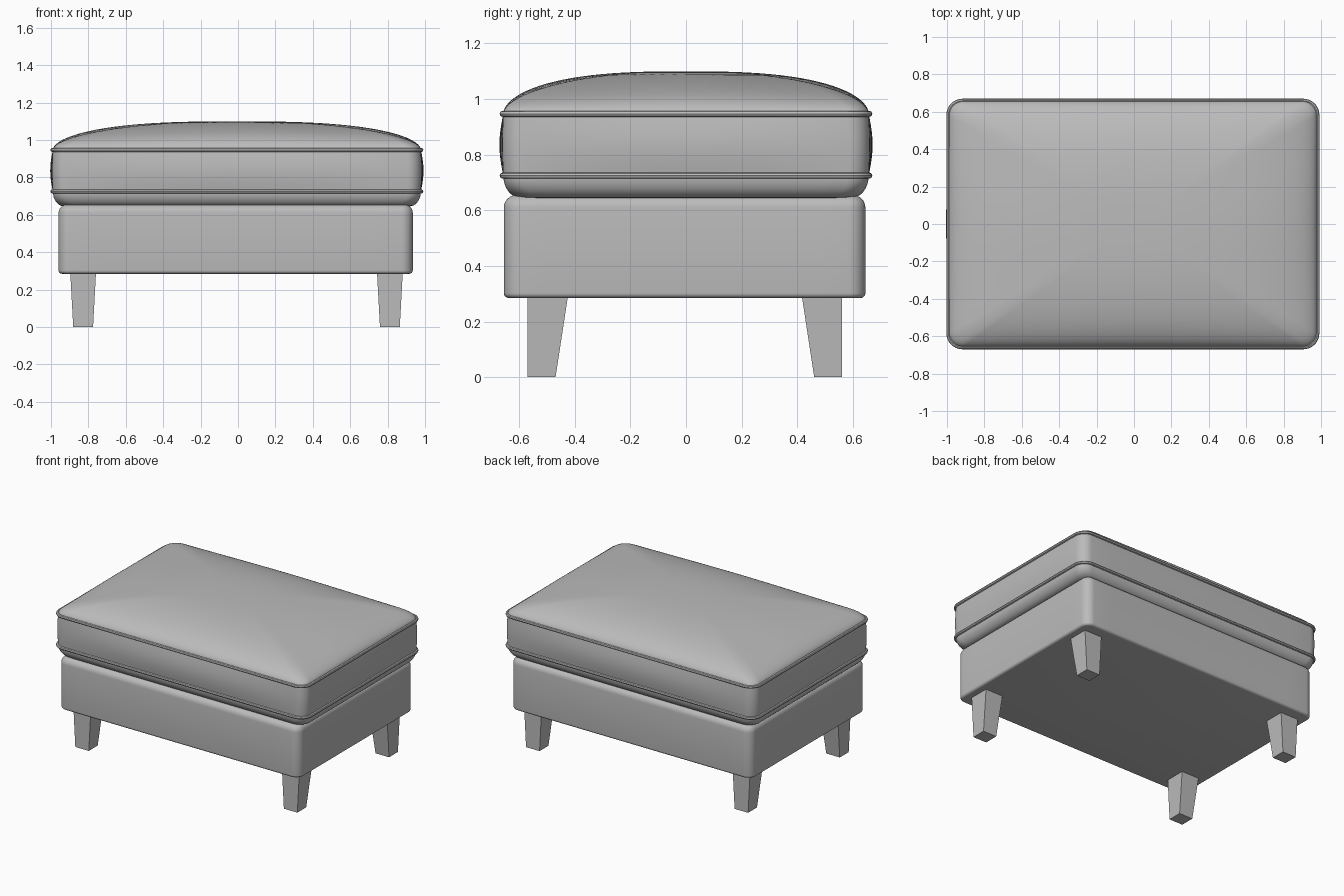
import bpy, bmesh, math

if "Cube" in bpy.data.objects:
    bpy.data.objects.remove(bpy.data.objects["Cube"])

grey = bpy.data.materials.new("grey upholstery")
grey.diffuse_color = (0.5, 0.5, 0.5, 1)
grey.use_nodes = True
grey.node_tree.nodes["Principled BSDF"].inputs["Base Color"].default_value = grey.diffuse_color
CORNER, EDGE = 8, 12          # ring points per corner and per straight edge


def rounded_rect(hx, hy, r, bow=0.0):
    """Closed rounded rectangle; bow pushes the middle of each side outward."""
    pts = []
    quads = [(1, 1), (-1, 1), (-1, -1), (1, -1)]
    for q, (sx, sy) in enumerate(quads):
        cx, cy = sx * (hx - r), sy * (hy - r)
        for i in range(CORNER + 1):
            a = math.pi / 2 * (q + i / CORNER)
            pts.append((cx + r * math.cos(a), cy + r * math.sin(a)))
        # straight run to the start of the next corner
        nx, ny = quads[(q + 1) % 4]
        a = math.pi / 2 * (q + 1)
        ex = nx * (hx - r) + r * math.cos(a)
        ey = ny * (hy - r) + r * math.sin(a)
        px, py = pts[-1]
        for i in range(1, EDGE):
            t = i / EDGE
            b = bow * math.sin(math.pi * t) ** 0.7
            pts.append((px + (ex - px) * t + b * math.cos(a),
                        py + (ey - py) * t + b * math.sin(a)))
    return pts


def finish(name, bm, loc=(0, 0, 0), smooth=True):
    bmesh.ops.recalc_face_normals(bm, faces=bm.faces)
    me = bpy.data.meshes.new(name)
    bm.to_mesh(me)
    bm.free()
    me.materials.append(grey)
    ob = bpy.data.objects.new(name, me)
    ob.location = loc
    bpy.context.collection.objects.link(ob)
    if smooth:
        bpy.ops.object.select_all(action='DESELECT')
        ob.select_set(True)
        bpy.context.view_layer.objects.active = ob
        bpy.ops.object.shade_smooth_by_angle(angle=math.radians(40))
    return ob


def loft(name, rings, loc):
    """Skin a stack of (points, z) rings and cap both ends."""
    bm = bmesh.new()
    loops = [[bm.verts.new((x, y, z)) for x, y in pts] for pts, z in rings]
    n = len(loops[0])
    for a, b in zip(loops, loops[1:]):
        for i in range(n):
            j = (i + 1) % n
            bm.faces.new((a[i], a[j], b[j], b[i]))
    bm.faces.new(loops[0])
    bm.faces.new(loops[-1])
    return finish(name, bm, loc)


# Base box: small rounding below, softer rounding above
BX, BY, BR = 0.947, 0.65, 0.06
Z0, Z1 = 0.285, 0.655
rings = []
for z, rad, sgn in ((Z0, 0.018, 1), (Z1, 0.045, -1)):
    arc = []
    for i in range(7):
        a = math.pi / 2 * i / 6
        inset = rad * (1 - math.sin(a))
        arc.append((rounded_rect(BX - inset, BY - inset, BR - inset),
                    z + sgn * rad * (1 - math.cos(a))))
    rings += arc if sgn == 1 else arc[::-1]
loft("base", rings, (-0.0125, -0.005, 0))

# Cushion: tucked underside, bulging band between the seams, domed top
CX, CY, CR = 0.984, 0.657, 0.075
LOW, HIGH, TOP = 0.725, 0.947, 1.1
rings = []
for i in range(8):                                     # underside
    a = math.pi / 2 * i / 8
    inset = 0.062 * (1 - math.sin(a))
    rings.append((rounded_rect(CX - inset, CY - inset, CR),
                  LOW - 0.08 * math.cos(a)))
for i in range(11):                                    # side band
    t = i / 10
    b = math.sin(math.pi * t)
    rings.append((rounded_rect(CX + 0.004 * b, CY + 0.004 * b, CR, 0.01 * b),
                  LOW + (HIGH - LOW) * t))
rim = rounded_rect(CX, CY, CR)
for i in range(1, 25):                                 # domed top
    s = math.cos(math.pi / 2 * i / 24.5)
    z = HIGH + (TOP - HIGH) * (1 - s ** 2.7) ** 0.52
    ring = []
    for x, y in rim:
        # outline eases from rounded rectangle to ellipse toward the middle
        d = math.hypot(x / CX, y / CY)
        k = s * (s ** 1.5 + (1 - s ** 1.5) / d)
        ring.append((x * k, y * k))
    rings.append((ring, z))
loft("cushion", rings, (-0.006, 0, 0))

# Piping along both cushion seams
for name, z in (("lower_piping", LOW), ("upper_piping", HIGH)):
    path = rounded_rect(CX + 0.002, CY + 0.002, CR)
    n, sides, rad = len(path), 8, 0.011
    bm = bmesh.new()
    loops = []
    for i, (x, y) in enumerate(path):
        (ax, ay), (bx, by) = path[i - 1], path[(i + 1) % n]
        l = math.hypot(bx - ax, by - ay)
        ox, oy = (by - ay) / l, -(bx - ax) / l         # outward direction
        loops.append([bm.verts.new((x + ox * rad * math.cos(t),
                                    y + oy * rad * math.cos(t),
                                    z + rad * math.sin(t)))
                      for t in (2 * math.pi * k / sides for k in range(sides))])
    for i in range(n):
        a, b = loops[i], loops[(i + 1) % n]
        for k in range(sides):
            m = (k + 1) % sides
            bm.faces.new((a[k], b[k], b[m], a[m]))
    finish(name, bm, (-0.006, 0, 0))

# Tapered legs: outer front/back face upright, other sides sloping in
for sx, side in ((-1, "left"), (1, "right")):
    for sy, end in ((-1, "front"), (1, "back")):
        bm = bmesh.new()
        bmesh.ops.create_cube(bm, size=1)
        for v in bm.verts:
            up = v.co.z > 0
            outer = v.co.y * sy > 0
            v.co.x = math.copysign(0.069 if up else 0.053, v.co.x)
            v.co.y = sy * (0.565 if outer else (0.42 if up else 0.465))
            v.co.z = 0.295 if up else 0
        finish(f"{end}_{side}_leg", bm, (sx * 0.82 - 0.008, -0.004, 0), smooth=False)
